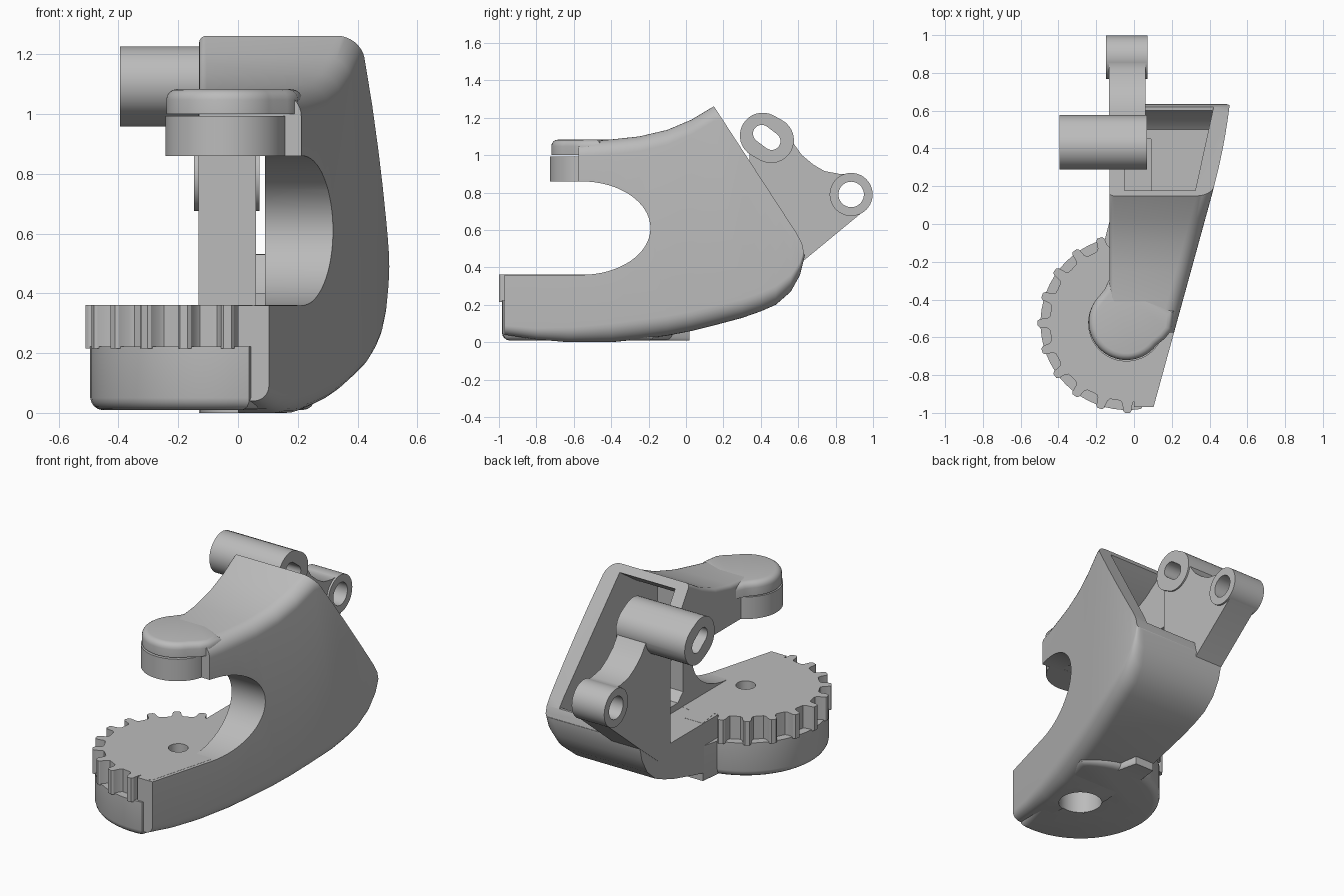
import bpy, bmesh
from math import sin, cos, pi, radians, atan2

if "Cube" in bpy.data.objects:
    bpy.data.objects.remove(bpy.data.objects["Cube"], do_unlink=True)

grey = bpy.data.materials.new("mid grey")
grey.use_nodes = True
grey.diffuse_color = (0.5, 0.5, 0.5, 1)
grey.node_tree.nodes["Principled BSDF"].inputs["Base Color"].default_value = (0.5, 0.5, 0.5, 1)


def slant(y):
    """x of the leaning outer side, easing off towards the rear"""
    return 0.37 + 0.275 * y - 0.16 * max(0, y - 0.15) ** 2


def finish(name, bm):
    bmesh.ops.recalc_face_normals(bm, faces=bm.faces)
    mesh = bpy.data.meshes.new(name)
    bm.to_mesh(mesh)
    bm.free()
    mesh.materials.append(grey)
    ob = bpy.data.objects.new(name, mesh)
    bpy.context.collection.objects.link(ob)
    return ob


def loft(name, rings, round_end=0):
    """Skin a row of equal rings; round_end bevels the rim of the last one."""
    bm = bmesh.new()
    rows = [[bm.verts.new(p) for p in ring] for ring in rings]
    n = len(rows[0])
    for a, b in zip(rows, rows[1:]):
        for i in range(n):
            j = (i + 1) % n
            bm.faces.new((a[i], a[j], b[j], b[i]))
    bm.faces.new(rows[0])
    cap = bm.faces.new(rows[-1])
    bmesh.ops.recalc_face_normals(bm, faces=bm.faces)
    if round_end:
        bmesh.ops.bevel(bm, geom=list(cap.edges), offset=round_end, segments=4,
                        profile=0.5, affect='EDGES', clamp_overlap=True)
    return finish(name, bm)


def side_prism(name, pts, x0, x1):
    """(y, z) outline pushed along x; x1 may be a straight slope over y."""
    end = x1 if callable(x1) else (lambda y: x1)
    return loft(name, [[(x0, y, z) for y, z in pts], [(end(y), y, z) for y, z in pts]])


def plan_prism(name, pts, z0, z1, round_end=0):
    return loft(name, [[(x, y, z) for x, y in pts] for z in (z0, z1)], round_end)


def arc(cx, cy, r, a0, a1, n, ry=None):
    return [(cx + r * cos(radians(a0 + (a1 - a0) * i / n)),
             cy + (ry or r) * sin(radians(a0 + (a1 - a0) * i / n))) for i in range(n + 1)]


def capsule(p, q, r):
    a = atan2(q[1] - p[1], q[0] - p[0]) * 180 / pi
    return arc(*q, r, a - 90, a + 90, 16) + arc(*p, r, a + 90, a + 270, 16)


def circle(cx, cy, r):
    return arc(cx, cy, r, 0, 352.5, 47)


def boolean(ob, tools, operation='DIFFERENCE'):
    """Apply each tool, trying the next solver if one leaves nothing behind."""
    bpy.context.view_layer.objects.active = ob
    for tool in tools:
        for solver in ('EXACT', 'MANIFOLD', 'FLOAT'):
            backup = ob.data.copy()
            mod = ob.modifiers.new("cut", 'BOOLEAN')
            mod.operation = operation
            mod.solver = solver
            mod.object = tool
            bpy.ops.object.modifier_apply(modifier=mod.name)
            if len(ob.data.polygons):
                bpy.data.meshes.remove(backup)
                break
            ob.data = backup


def discard(tools):
    for tool in tools:
        bpy.data.objects.remove(tool, do_unlink=True)


# Body block: cross-sections along y with rounded outer corners
stations = [  # y, left x, bottom z, top z, bottom radius
    (-0.97, 0, 0.04, 1.07, 0.05), (-0.8, 0, 0.015, 1.07, 0.06), (-0.63, 0, 0, 1.07, 0.08),
    (-0.61, -0.13, 0, 1.07, 0.08), (-0.5, -0.13, 0, 1.075, 0.09), (-0.4, -0.13, 0, 1.084, 0.1),
    (-0.25, -0.13, 0.015, 1.1, 0.105), (-0.1, -0.13, 0.035, 1.135, 0.105),
    (0.03, -0.13, 0.06, 1.19, 0.105), (0.15, -0.13, 0.09, 1.262, 0.105),
    (0.3, -0.13, 0.13, 1.28, 0.1), (0.4, -0.13, 0.165, 1.28, 0.1), (0.48, -0.13, 0.2, 1.28, 0.1),
    (0.56, -0.13, 0.27, 1.28, 0.09), (0.61, -0.13, 0.36, 1.28, 0.07), (0.635, -0.13, 0.46, 1.28, 0.05)]
rings = []
for y, xl, zb, zt, rb in stations:
    x, rt, rl = slant(y), 0.08, 0.025
    ring = [(xl, zb)] + arc(x - rb, zb + rb, rb, -90, 0, 8)
    ring += arc(x - rt, zt - rt, rt, 0, 90, 8) + arc(xl + rl, zt - rl, rl, 90, 180, 4)
    rings.append([(px, y, pz) for px, pz in ring])
body = loft("clamp_body", rings)

# Throat, side channel, rear slope and hollow
throat = side_prism("throat_cutter", [(-2, 0.36)] + arc(-0.56, 0.61, 0.37, -90, 90, 32, 0.25)
                    + [(-0.575, 0.86), (-0.575, 2), (-2, 2)], -1, 1)
channel = side_prism("channel_cutter", [(-0.54, 0.36), (0.45, 0.36), (0.45, 0.86), (-0.54, 0.86)], -1, 0.09)
rear = side_prism("rear_cutter", [(0.024, 1.46), (0.15, 1.26), (0.59, 0.585), (0.62, 0.53),
                                  (0.632, 0.47), (2, 0.47), (2, 2), (0.024, 2)], -1, 1)
hollow = side_prism("hollow_cutter", [(-0.1, 0.45), (-0.05, 0.4), (0.5, 0.4), (0.57, 0.46),
                                      (0.6, 0.53), (0.9, 0.56), (0.5, 1.4), (0.3, 1.31), (0.17, 1.215),
                                      (0.05, 1.13), (-0.1, 1.05)], -0.05, lambda y: 0.285 + 0.22 * y)
cutters = [throat, channel, rear, hollow]
boolean(body, cutters)
discard(cutters)

# Round base with a rolled lower edge, and toothed disc around the pivot
CX, CY, R = -0.035, -0.525, 0.46


def polar(a, r, inset):
    x, y = CX + r * cos(radians(a)), CY + r * sin(radians(a))
    return min(x, 0.37 + 0.275 * y - inset), y


neck = [(0, 0.02), (-0.128, 0.02)]
base_rings = []
for inset, z in ((0, 0.222), (0, 0.05), (0.004, 0.035), (0.013, 0.022), (0.026, 0.013), (0.042, 0.009)):
    outline = [polar(a, R - inset, 0.06 + inset) for a in range(105, 442, 6)] + neck
    base_rings.append([(x, y, z) for x, y in outline])
base = loft("round_base", base_rings)

gear_outline = []
for k in range(10):
    for off, r in ((-8, 0.41), (-5, 0.412), (-3.6, 0.425), (-2.7, 0.465), (-1.6, 0.475),
                   (1.6, 0.475), (2.7, 0.465), (3.6, 0.425), (5, 0.412)):
        gear_outline.append(polar(108 + 18 * k + off, r, 0.02))
gear_outline += [polar(a, R - 0.01, 0.02) for a in range(281, 442, 8)] + neck
gear = plan_prism("toothed_disc", gear_outline, 0.215, 0.361)

# Pivot bore with a wide recess from below
bore = plan_prism("bore_cutter", circle(CX, CY, 0.055), -1, 0.6)
recess = plan_prism("recess_cutter", circle(CX, CY, 0.125), -1, 0.24)
boolean(base, [recess])
for part in (body, gear):
    boolean(part, [bore, recess])
discard([bore, recess])

# Upper jaw tip and its pad
tip_outline = arc(-0.04, -0.52, 0.2, 135, 322, 30)
tip_outline += [(0.165, -0.605), (0.2, -0.56), (0.215, -0.46), (-0.11, -0.27), (-0.135, -0.3), (-0.155, -0.345)]
tip = plan_prism("jaw_tip", tip_outline, 1.0, 1.083, 0.035)
pad = plan_prism("jaw_pad", circle(-0.04, -0.525, 0.203), 0.86, 0.994)

# Hinge plate with two bosses
plate_outline = [(0.34, 0.3), (0.46, 0.3), (0.64, 0.445), (0.955, 0.705), (0.88, 0.9)]
plate_outline += [(0.82, 0.9), (0.74, 0.915), (0.68, 0.95), (0.62, 1.0), (0.57, 1.07), (0.45, 1.12), (0.34, 1.1)]
hinge = side_prism("hinge_bracket", plate_outline, -0.132, 0.06)
slot_boss = side_prism("slot_boss", capsule((0.41, 1.105), (0.455, 1.08), 0.122), -0.395, 0.07)
pin_boss = side_prism("pin_boss", circle(0.883, 0.79, 0.115), -0.147, 0.072)
boolean(hinge, [slot_boss, pin_boss], 'UNION')
slot = side_prism("slot_cutter", capsule((0.405, 1.115), (0.458, 1.075), 0.047), -1, 1)
pin = side_prism("pin_cutter", circle(0.883, 0.79, 0.068), -1, 1)
boolean(hinge, [slot, pin])
discard([slot_boss, pin_boss, slot, pin])

# Smooth shading with sharp edges kept
for ob in (body, base, gear, tip, pad, hinge):
    bpy.ops.object.select_all(action='DESELECT')
    ob.select_set(True)
    bpy.context.view_layer.objects.active = ob
    bpy.ops.object.shade_smooth_by_angle(angle=radians(32))
